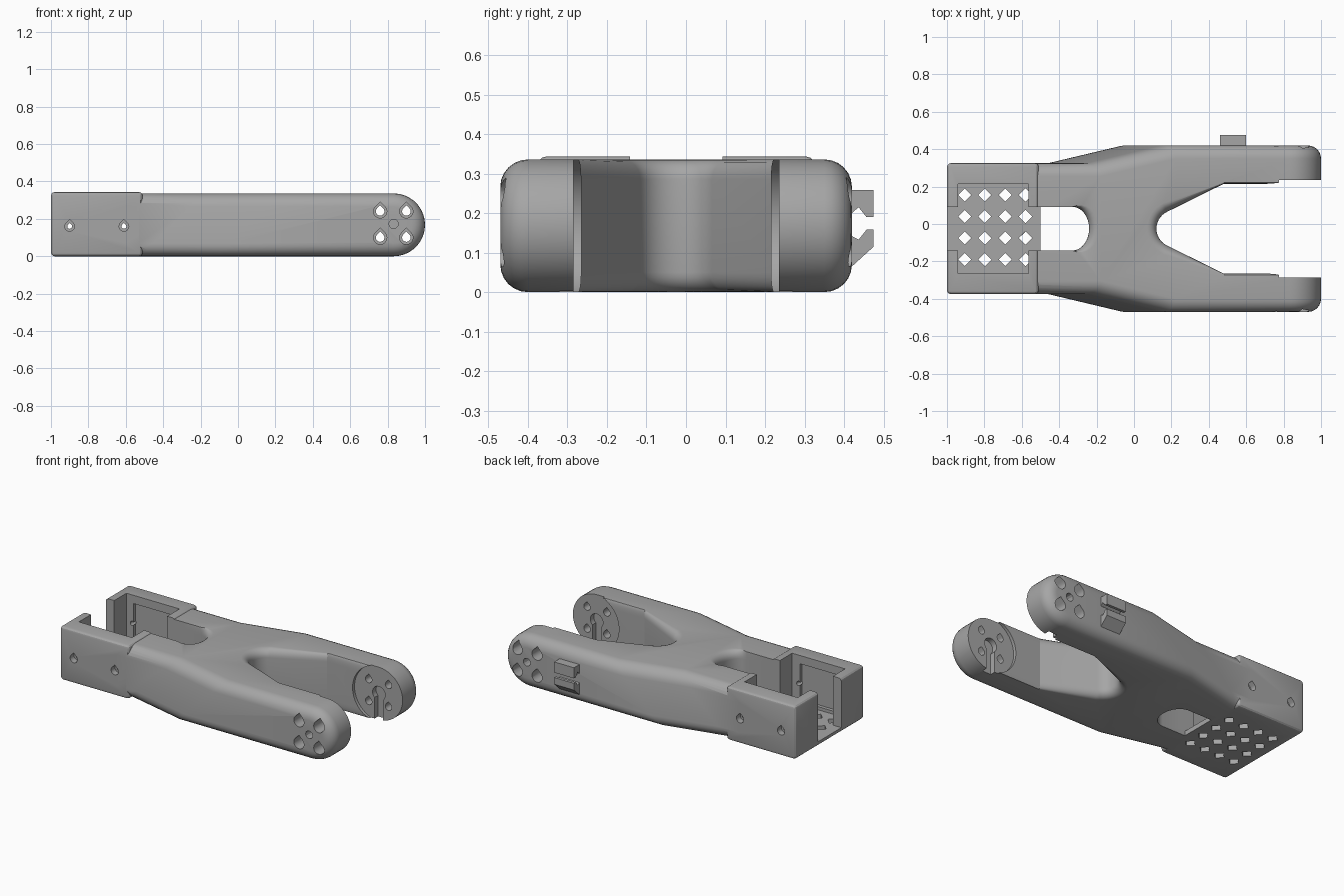
import bpy, bmesh
from math import sin, cos, pi, radians, sqrt

cube = bpy.data.objects.get("Cube")
if cube:
    bpy.data.objects.remove(cube)

grey = bpy.data.materials.new("grey plastic")
grey.use_nodes = True
GREY = (0.38, 0.38, 0.38, 1)
grey.diffuse_color = GREY
grey.node_tree.nodes["Principled BSDF"].inputs["Base Color"].default_value = GREY

MID_Y = -0.025        # the body is symmetric about this line
H, R = 0.336, 0.168   # body height and arm end radius
TIP = 0.832           # centre of the rounded arm ends


def finish(name, bm):
    bmesh.ops.recalc_face_normals(bm, faces=bm.faces)
    mesh = bpy.data.meshes.new(name)
    bm.to_mesh(mesh)
    bm.free()
    obj = bpy.data.objects.new(name, mesh)
    obj.location.y = MID_Y
    bpy.context.collection.objects.link(obj)
    mesh.materials.append(grey)
    return obj


def loft(name, layers):
    """Solid through rings of 3D points."""
    bm = bmesh.new()
    rings = [[bm.verts.new(p) for p in ring] for ring in layers]
    n = len(rings[0])
    for a, b in zip(rings, rings[1:]):
        for i in range(n):
            j = (i + 1) % n
            bm.faces.new((a[i], a[j], b[j], b[i]))
    bm.faces.new(rings[0])
    bm.faces.new(rings[-1])
    return finish(name, bm)


def prism(name, pts, axis, lo, hi):
    place = {"x": lambda a, b, d: (d, a, b),
             "y": lambda a, b, d: (a, d, b),
             "z": lambda a, b, d: (a, b, d)}[axis]
    return loft(name, [[place(a, b, d) for a, b in pts] for d in (lo, hi)])


def box(name, x, y, z):
    return prism(name, [(x[0], y[0]), (x[1], y[0]), (x[1], y[1]), (x[0], y[1])], "z", *z)


def arc(cx, cy, r, a0, a1, n):
    angles = [radians(a0 + (a1 - a0) * i / n) for i in range(n + 1)]
    return [(cx + r * cos(a), cy + r * sin(a)) for a in angles]


def teardrop(cx, cz, r):
    return arc(cx, cz, r, 135, 405, 12) + [(cx, cz + 1.41 * r)]


def combine(target, tool, op="DIFFERENCE"):
    mod = target.modifiers.new("shape", "BOOLEAN")
    mod.operation, mod.solver, mod.object = op, "EXACT", tool
    bpy.ops.object.select_all(action="DESELECT")
    bpy.context.view_layer.objects.active = target
    target.select_set(True)
    bpy.context.view_layer.update()
    bpy.ops.object.modifier_apply(modifier=mod.name)
    bpy.data.objects.remove(tool)


def make_body():
    """Side profile with slanted taper faces, rounded along its outer edges."""
    lower = [(-0.6, 0, 0.35), (-0.52, 0, 0.35), (-0.12, 0, 0.445)]
    upper = [(0.215, H, 0.445), (-0.185, H, 0.35), (-0.6, H, 0.35)]
    nose = [(x, z, 0.445) for x, z in arc(TIP, R, R, -90, 90, 18)]
    loop = lower + nose + upper
    bm = bmesh.new()
    sides = [[bm.verts.new((x, s * w, z)) for x, z, w in loop] for s in (-1, 1)]
    n = len(loop)
    for v in sides:
        bm.faces.new((v[0], v[1], v[n - 2], v[n - 1]))
        bm.faces.new((v[1], v[2], v[n - 3], v[n - 2]))
        bm.faces.new(v[2:n - 2])
    a, b = sides
    for i in range(n):
        j = (i + 1) % n
        bm.faces.new((a[i], a[j], b[j], b[i]))
    bmesh.ops.recalc_face_normals(bm, faces=bm.faces)
    rim = [bm.edges.get((v[i], v[i + 1])) for v in sides for i in range(n - 1)]
    bmesh.ops.bevel(bm, geom=rim, offset=0.07, segments=6, profile=0.5,
                    affect="EDGES", clamp_overlap=False)
    return finish("body", bm)


def make_housing():
    bm = bmesh.new()
    bmesh.ops.create_cube(bm, size=1)
    for v in bm.verts:
        v.co = (-0.755 + v.co.x * 0.49, v.co.y * 0.7, 0.1715 + v.co.z * 0.343)
    bmesh.ops.bevel(bm, geom=bm.edges[:], offset=0.02, segments=3, profile=0.5, affect="EDGES")
    return finish("housing", bm)


def flare_steps(r):
    """Pairs of depth below a surface and outward flare for a rounded edge."""
    steps = [(-0.02, r)]
    for i in range(7):
        t = r * (1 - cos(i / 6 * pi / 2))
        steps.append((t, r - sqrt(max(0, r * r - (r - t) ** 2))))
    return steps


body = make_body()
combine(body, make_housing(), "UNION")


# Fork opening between the arms, rounded most at its inner end
def fork_ring(z, d):
    ring = [(0.22 + x, y, z) for x, y in arc(0, 0, 0.1 + d, 115, 245, 14)]
    e = 0.24 + d * 0.15
    return ring + [(0.48, -e, z), (1.1, -e, z), (1.1, e, z), (0.48, e, z)]


edge = flare_steps(0.05)
layers = [fork_ring(t, d) for t, d in edge] + [fork_ring(H - t, d) for t, d in reversed(edge)]
combine(body, loft("fork_cutter", layers))


# Rear opening, going right through ahead of the tray floor
def rear_ring(z, d):
    ring = []
    for c, s in arc(0, 0, 1, -90, 90, 16):
        ring.append((-0.33 + (0.09 + d) * c, (0.117 + d * c) * s, z))
    return ring + [(-0.5, 0.117, z), (-0.5, -0.117, z)]


layers = [rear_ring(-0.02, 0)] + [rear_ring(H - t, d) for t, d in reversed(edge)]
combine(body, loft("rear_cutter", layers))

# Tray: central channel, pocket and side recesses
FLOOR = 0.03
combine(body, box("channel_cutter", (-1.1, -0.45), (-0.117, 0.117), (FLOOR, 0.5)))
combine(body, box("pocket_cutter", (-0.94, -0.565), (-0.24, 0.24), (FLOOR, 0.5)))
combine(body, box("recess_cutter", (-0.89, -0.62), (-0.262, 0.262), (FLOOR + 0.02, 0.29)))

# Diamond vents in the tray floor
for x in (-0.905, -0.797, -0.688, -0.58):
    for y in (0.18, 0.065, -0.05, -0.165):
        combine(body, prism("vent_cutter", arc(x, y, 0.035, 0, 270, 3), "z", -0.1, 0.1))

# Round seats and keyways on the inner arm faces
combine(body, prism("seat_cutter", arc(0.84, R, 0.18, 0, 354, 59), "y", -0.26, 0.26))
keyway = arc(TIP, R, 0.045, -48, 228, 16) + [(TIP - 0.03, -0.05), (TIP + 0.03, -0.05)]
combine(body, prism("keyway_cutter", keyway, "y", -0.295, 0.295))

# Screw holes through the arm ends, with wider mouths outside
for x in (0.76, 0.9):
    for z in (0.1, 0.24):
        combine(body, prism("screw_cutter", teardrop(x, z, 0.023), "y", -1, 1))
        for s in (-1, 1):
            combine(body, prism("mouth_cutter", teardrop(x, z, 0.036), "y", s * 0.35, s))
for s in (-1, 1):
    combine(body, prism("centre_cutter", arc(TIP, R + 0.005, 0.025, 0, 330, 11), "y", s * 0.36, s))
    # Side screw holes in the tray walls
    for x in (-0.9, -0.61):
        combine(body, prism("side_mouth_cutter", teardrop(x, 0.16, 0.026), "y", s * 0.31, s))
        combine(body, prism("side_hole_cutter", teardrop(x, 0.16, 0.013), "y", s * 0.2, s))

body.name = "forked_bracket"
bpy.ops.object.select_all(action="DESELECT")
bpy.context.view_layer.objects.active = body
body.select_set(True)
bpy.ops.object.shade_smooth_by_angle(angle=radians(25))

# Cable clip: two facing hooks on the back arm
hooks = {
    "upper_clip_hook": [(0.43, 0.258), (0.5, 0.258), (0.5, 0.19), (0.482, 0.19),
                        (0.462, 0.215), (0.445, 0.2), (0.43, 0.2)],
    "lower_clip_hook": [(0.43, 0.06), (0.445, 0.065), (0.5, 0.115), (0.5, 0.158),
                        (0.482, 0.158), (0.462, 0.133), (0.445, 0.142), (0.43, 0.142)],
}
for name, pts in hooks.items():
    prism(name, pts, "x", 0.46, 0.6)
